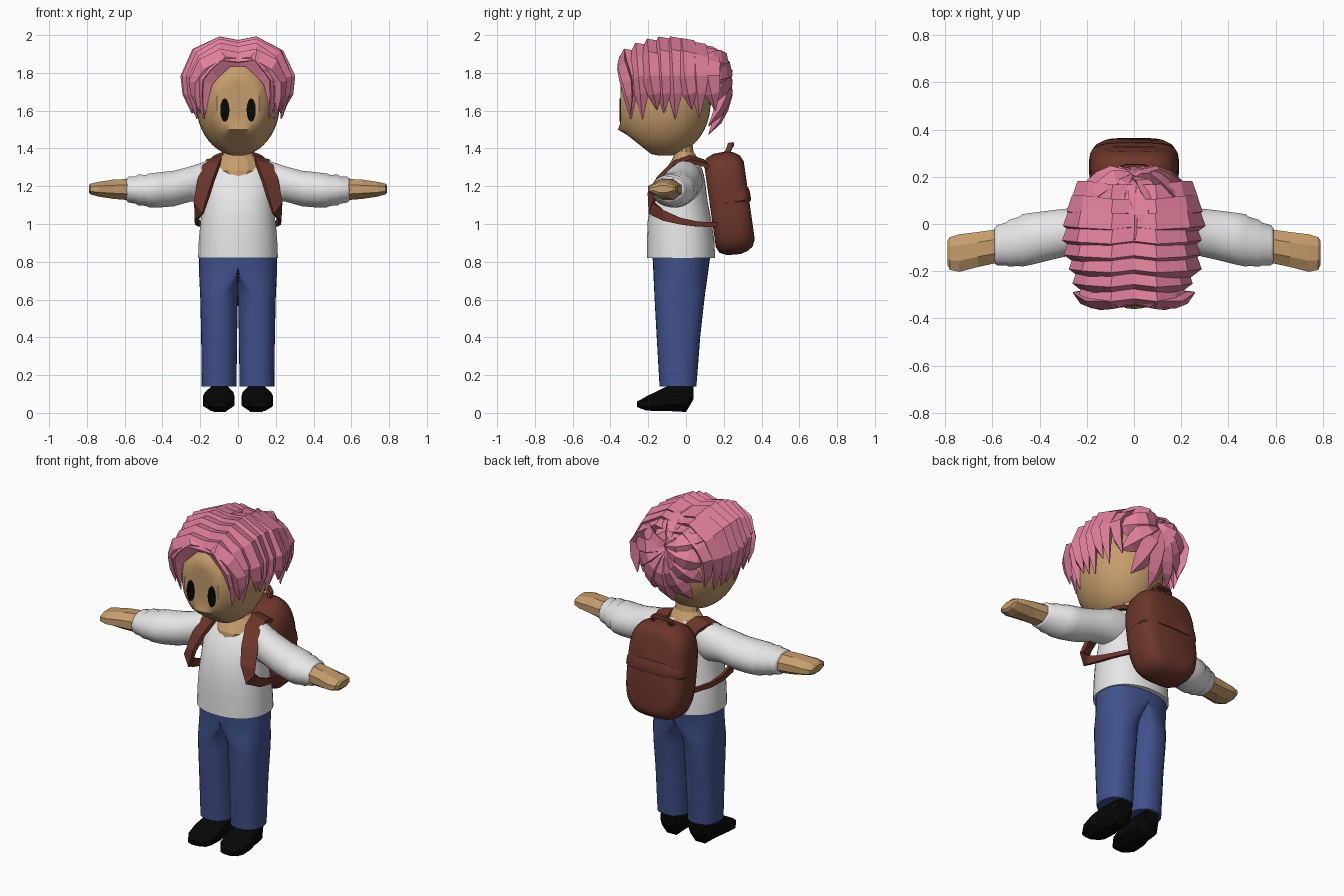
import bpy, bmesh, math, random
from mathutils import Vector as V

random.seed(4)


def material(name, rgb):
    m = bpy.data.materials.new(name)
    m.diffuse_color = (*rgb, 1)
    return m


SKIN = material("tan skin", (0.56, 0.335, 0.15))
PINK = material("pink hair", (0.75, 0.215, 0.335))
WHITE = material("white cloth", (0.8, 0.8, 0.8))
BLUE = material("blue denim", (0.052, 0.082, 0.26))
BROWN = material("brown leather", (0.15, 0.037, 0.023))
BLACK = material("black", (0.002, 0.002, 0.002))


def power(t, e):
    return math.copysign(abs(t) ** (2 / e), t)


def ring(c, u, v, n=24, e=2.0):
    """Superellipse section around c with half axes u and v."""
    c, u, v = V(c), V(u), V(v)
    return [c + u * power(math.cos(a), e) + v * power(math.sin(a), e)
            for a in (2 * math.pi * (i + 0.5) / n for i in range(n))]


def build(name, tubes, mat, smooth=None):
    """One object out of tubes, each a list of matching rings, capped."""
    bm = bmesh.new()
    for rings in tubes:
        vs = [[bm.verts.new(p) for p in r] for r in rings]
        n = len(vs[0])
        for a, b in zip(vs, vs[1:]):
            for i in range(n):
                j = (i + 1) % n
                bm.faces.new((a[i], a[j], b[j], b[i]))
        bm.faces.new(vs[0][::-1])
        bm.faces.new(vs[-1])
    bmesh.ops.recalc_face_normals(bm, faces=bm.faces)
    me = bpy.data.meshes.new(name)
    bm.to_mesh(me)
    bm.free()
    me.materials.append(mat)
    ob = bpy.data.objects.new(name, me)
    bpy.context.collection.objects.link(ob)
    if smooth:
        bpy.ops.object.select_all(action='DESELECT')
        ob.select_set(True)
        bpy.context.view_layer.objects.active = ob
        bpy.ops.object.shade_smooth_by_angle(angle=math.radians(smooth))
    return ob


def strip(pts, ws, ts, diamond=False):
    """Band along pts with half widths ws (vectors) and half thicknesses ts."""
    pts, ws, out = [V(p) for p in pts], [V(w) for w in ws], []
    for i, (p, w, t) in enumerate(zip(pts, ws, ts)):
        tan = pts[min(i + 1, len(pts) - 1)] - pts[max(i - 1, 0)]
        n = tan.cross(w).normalized() * t
        out.append([p + w, p + n, p - w, p - n] if diamond
                   else [p + w + n, p - w + n, p - w - n, p + w - n])
    return out


def upright(rows, n=28, e=2.0):
    """Rows of (z, centre x, half x, front y, back y)."""
    return [ring((cx, (f + b) / 2, z), (rx, 0, 0), (0, (b - f) / 2, 0), n, e)
            for z, cx, rx, f, b in rows]


# Trousers: round legs blending into half-oval hips that meet in the middle
legs = []
for s in (1, -1):
    rows = []
    for z, f, b, r, mix in ((0.14, -0.14, 0.055, 0.092, 0), (0.4, -0.155, 0.075, 0.095, 0), (0.58, -0.165, 0.095, 0.099, 0),
                            (0.64, -0.168, 0.102, 0.1, 0.12), (0.68, -0.17, 0.108, 0.101, 0.5), (0.73, -0.172, 0.115, 0.102, 0.9),
                            (0.77, -0.174, 0.12, 0.103, 1), (0.84, -0.178, 0.13, 0.103, 1)):
        row = []
        for i in range(32):
            a = 2 * math.pi * i / 32
            c, d = power(math.cos(a), 2.3), power(math.sin(a), 2.3)
            x = (1 - mix) * (0.1 + r * c) + mix * 0.206 * max(c, 0)
            row.append((s * x, (f + b) / 2 + d * (b - f) / 2, z))
        rows.append(row)
    legs.append(rows)
build("trousers", legs, BLUE, 50)

# Shoes: (y, bottom z, top z, half width)
for s, side in ((1, "left"), (-1, "right")):
    rows = [(0.04, 0.07, 0.15, 0.05), (0.0, 0.0, 0.155, 0.07), (-0.09, 0.005, 0.15, 0.08),
            (-0.14, 0.005, 0.125, 0.088), (-0.21, 0.01, 0.09, 0.08), (-0.26, 0.03, 0.06, 0.045)]
    build(side + "_shoe", [[ring((s * (0.095 - 0.05 * y), y, (a + b) / 2), (w, 0, 0),
                                 (0, 0, (b - a) / 2), 8, 2.4) for y, a, b, w in rows]], BLACK)

# Shirt body
build("shirt_body", [upright([
    (0.82, 0, 0.212, -0.208, 0.155), (0.92, 0, 0.208, -0.207, 0.15), (1.02, 0, 0.198, -0.203, 0.135),
    (1.12, 0, 0.185, -0.188, 0.115), (1.2, 0, 0.185, -0.155, 0.105), (1.26, 0, 0.18, -0.115, 0.095),
    (1.31, 0, 0.155, -0.07, 0.08), (1.34, 0, 0.11, -0.035, 0.065)], 36, 2.2)], WHITE, 50)

# Sleeves: (x, centre y, centre z, half y, half z), ending in a folded cuff
sleeve = [(0.08, 0.005, 1.24, 0.07, 0.1), (0.17, -0.005, 1.225, 0.092, 0.108), (0.25, -0.03, 1.212, 0.1, 0.094),
          (0.34, -0.045, 1.188, 0.105, 0.095), (0.42, -0.06, 1.18, 0.11, 0.094),
          (0.475, -0.07, 1.178, 0.112, 0.09), (0.485, -0.073, 1.178, 0.105, 0.083),
          (0.53, -0.082, 1.18, 0.1, 0.082), (0.54, -0.085, 1.18, 0.092, 0.073),
          (0.58, -0.09, 1.182, 0.086, 0.069), (0.59, -0.092, 1.182, 0.075, 0.06)]
# Hands, low-poly mittens
hand = [(0.56, -0.09, 1.182, 0.076, 0.062), (0.66, -0.108, 1.184, 0.08, 0.055),
        (0.74, -0.123, 1.184, 0.086, 0.042), (0.78, -0.125, 1.185, 0.075, 0.031),
        (0.79, -0.122, 1.185, 0.055, 0.02)]


def limb(rows, s, n):
    return [ring((s * x, y, z), (0, ry, 0), (0, 0, rz), n) for x, y, z, ry, rz in rows]


build("sleeves", [limb(sleeve, s, 24) for s in (1, -1)], WHITE, 50)
build("hands", [limb(hand, s, 8) for s in (1, -1)], SKIN)

# Neck, flaring out of the collar
build("neck", [upright([(1.25, 0, 0.09, -0.12, 0.05), (1.28, 0, 0.115, -0.116, 0.07),
                        (1.32, 0, 0.12, -0.086, 0.08), (1.35, 0, 0.095, -0.07, 0.062),
                        (1.38, 0, 0.072, -0.06, 0.04), (1.46, 0, 0.068, -0.06, 0.03)], 14)], SKIN)

# Head: rounded, with a flat face, a slanted underside and a small nose ridge
head = []
for k in range(1, 24):
    t = math.pi * k / 24
    z, r = 1.64 - 0.28 * math.cos(t), math.sin(t)
    row = []
    for i in range(36):
        a = 2 * math.pi * i / 36
        x, d = 0.222 * r * math.cos(a), math.sin(a) * r
        limit = -0.347 + 1.25 * max(0, 1.5 - z)
        y = max(-0.11 + d * (0.28 if d < 0 else 0.24), limit)
        if d < 0:
            y -= 0.014 * math.exp(-((z - 1.505) / 0.02) ** 2 - (x / 0.06) ** 2)
        row.append((x, y, z))
    head.append(row)
build("head", [head], SKIN, 30)

# Eyes, thin oval plates
build("eyes", [[ring((s * 0.07, y, 1.603), (0.024, 0, 0), (0, 0, 0.062), 20)
                for y in (-0.345, -0.353)] for s in (1, -1)], BLACK)

# Hair: layered locks falling to both sides of the parting
locks = []
TAPER = (0.8, 1, 1.1, 1.0, 0.7, 0.06)
for s in (1, -1):
    for k in range(8):
        y = -0.3 + 0.061 * k
        top = 1.977 - 1.35 * (y + 0.08) ** 2
        wide = 0.256 - 0.95 * (y + 0.04) ** 2 + random.uniform(-0.012, 0.012)
        tip = random.uniform(1.55, 1.62)
        lean = random.uniform(-0.01, 0.035)
        pts = [(-s * 0.01, y, top - 0.035), (s * 0.09, y - 0.01, top - 0.02),
               (s * wide * 0.79, y - 0.005, top - 0.08), (s * wide, y, 1.775),
               (s * wide, y + lean / 2, 1.69), (s * (wide - 0.02), y + lean, tip)]
        ws = [V((0, 0.05, 0.025)) * f for f in TAPER[:2]] + [V((s * 0.015, 0.054, 0.012)) * f for f in TAPER[2:]]
        locks.append(strip(pts, ws, [0.042 * f for f in TAPER], True))
    # Fringe locks framing the forehead
    for dx, tip in ((0, 1.58), (0.035, 1.6)):
        pts = [(-s * 0.015, -0.30, 1.87), (s * 0.07, -0.325, 1.88), (s * (0.14 + dx), -0.325, 1.82),
               (s * (0.18 + dx), -0.31, 1.75), (s * (0.185 + dx), -0.30, 1.68), (s * (0.175 + dx), -0.29, tip)]
        ws = [V((s * 0.03, 0, 0.045)) * f for f in TAPER[:3]] + [V((s * 0.045, 0.02, 0.01)) * f for f in TAPER[3:]]
        locks.append(strip(pts, ws, [0.03 * f for f in TAPER], True))
# Back locks fanning out of a whorl, the upper ones lying forward on the crown
for k in range(14):
    a = 2 * math.pi * k / 14
    d, w = V((math.sin(a) * 0.85, 0, -math.cos(a))), V((math.cos(a), 0, math.sin(a)))
    rise = max(0, -math.cos(a))
    size = 0.98 - 0.22 * abs(math.sin(a)) - 0.55 * rise + random.uniform(-0.05, 0.05)
    c = V((0, 0.165, 1.825))
    path = ((-0.02, 0.0), (0.07, 0.035), (0.15, 0.045), (0.23, 0.025), (0.3, 0.0), (0.375, -0.045))
    pts = [c + d * r * size + V((0, dy - 0.5 * rise * r, 0)) for r, dy in path]
    ws = [w * h + V((0, 0.02, 0)) * f for h, f in zip((0.025, 0.045, 0.06, 0.065, 0.05, 0.004), TAPER)]
    locks.append(strip(pts, ws, [0.036 * f for f in TAPER], True))
build("hair", locks, PINK)

# Backpack: rounded body leaning towards the shoulders
C, T = V((0, 0.231, 1.11)), 0.14
DEEP, UP = V((0, math.cos(T), math.sin(T))), V((0, -math.sin(T), math.cos(T)))
body = [ring(C + DEEP * d, (0.19 * f, 0, 0), UP * (0.275 * g), 40, 3.4)
        for d, f, g in ((-0.105, 0.76, 0.8), (-0.09, 0.9, 0.92), (-0.05, 0.99, 0.985), (0.02, 1, 1),
                        (0.06, 0.97, 0.96), (0.088, 0.88, 0.89), (0.105, 0.72, 0.76))]
build("backpack", [body], BROWN, 50)
# Flap edge wrapping round the rear of the pack
build("backpack_flap", [[ring(C + DEEP * 0.012 + UP * h, (0.19 * f, 0, 0), DEEP * (0.104 * f), 32, 4)
                         for h, f in ((-0.005, 0.95), (0.005, 1.0), (0.045, 0.99), (0.07, 0.93))]], BROWN, 40)
# Carry handle
pts = [C + UP * h + DEEP * 0.02 + V((x, (h - 0.26) * 0.6, 0)) for x, h in
       ((-0.065, 0.24), (-0.055, 0.295), (-0.04, 0.312), (0.04, 0.312), (0.055, 0.295), (0.065, 0.24))]
build("backpack_handle", [strip(pts, [DEEP * 0.015] * 6, [0.01] * 6)], BROWN)

# Shoulder straps: over the shoulder, down the chest and back under the arm
straps = []
for s in (1, -1):
    rows = [((0.10, 0.15, 1.28), (0.04, 0, 0)), ((0.105, 0.09, 1.325), (0.042, 0, -0.008)),
            ((0.12, 0.02, 1.343), (0.045, 0, -0.012)), ((0.14, -0.06, 1.315), (0.046, 0, -0.012)),
            ((0.168, -0.13, 1.235), (0.043, 0.015, -0.01)), ((0.188, -0.175, 1.15), (0.036, 0.02, -0.01)),
            ((0.208, -0.182, 1.085), (0.022, 0.01, 0.03)), ((0.222, -0.12, 1.045), (0, 0, 0.028)),
            ((0.22, -0.03, 1.015), (0, 0, 0.018)), ((0.205, 0.06, 1.0), (0, 0, 0.013)),
            ((0.16, 0.17, 0.995), (0, 0, 0.013))]
    straps.append(strip([(s * p[0], p[1], p[2]) for p, w in rows],
                        [(s * w[0], w[1], w[2]) for p, w in rows], [0.011] * 6 + [0.008] * 5))
build("backpack_straps", straps, BROWN)
